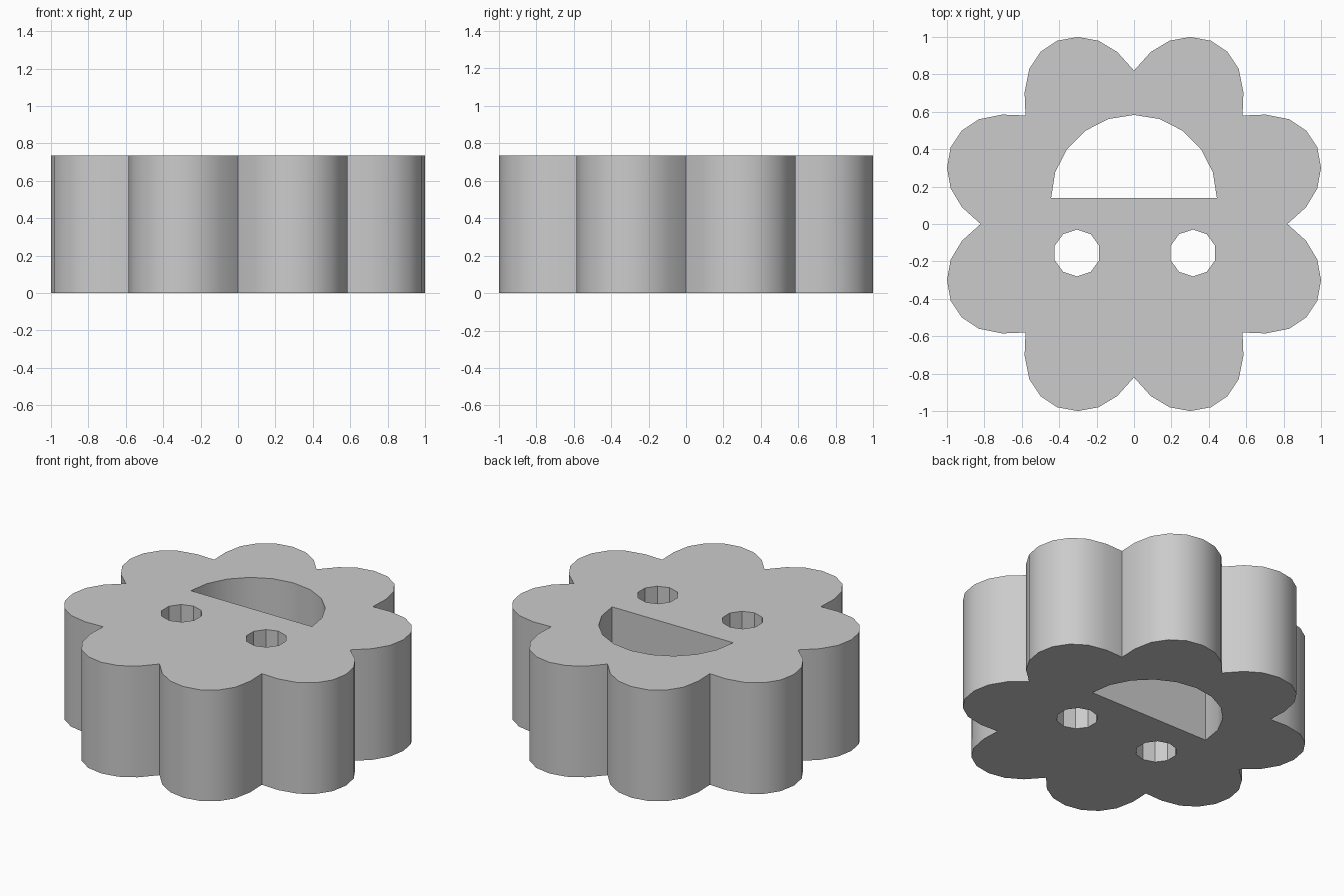
import bpy, bmesh
from math import sin, cos, pi

if "Cube" in bpy.data.objects:
    bpy.data.objects.remove(bpy.data.objects["Cube"])

HEIGHT = 0.735


def arc(cx, cy, r, start, step, count):
    return [(cx + r * cos(start + step * i), cy + r * sin(start + step * i))
            for i in range(count)]


def add_loop(bm, pts):
    verts = [bm.verts.new((x, y, 0)) for x, y in pts]
    for a, b in zip(verts, verts[1:] + verts[:1]):
        bm.edges.new((a, b))


# One petal, mirrored over the diagonal and turned by quarters
petal = [(0.585, 0.705), (0.56, 0.83), (0.50, 0.92), (0.41, 0.98),
         (0.30, 1.0), (0.19, 0.98), (0.09, 0.92), (0.0, 0.82)]
quarter = [(y, x) for x, y in reversed(petal[:-1])] + [(0.58, 0.58)] + petal
outline = []
for _ in range(4):
    outline += quarter
    quarter = [(-y, x) for x, y in quarter]

bm = bmesh.new()
add_loop(bm, outline)
# Half-round mouth opening
add_loop(bm, arc(0, 0.14, 0.443, 0, pi / 10, 11))
# Ten-sided eye holes
for x in (-0.305, 0.315):
    add_loop(bm, arc(x, -0.155, 0.125, pi / 2, pi / 5, 10))

# Fill around the holes and extrude to full thickness
bmesh.ops.triangle_fill(bm, edges=bm.edges[:], use_beauty=True)
res = bmesh.ops.extrude_face_region(bm, geom=bm.faces[:], use_keep_orig=True)
top = [g for g in res["geom"] if isinstance(g, bmesh.types.BMVert)]
bmesh.ops.translate(bm, verts=top, vec=(0, 0, HEIGHT))
bmesh.ops.recalc_face_normals(bm, faces=bm.faces[:])

mesh = bpy.data.meshes.new("flower_body")
bm.to_mesh(mesh)
bm.free()
body = bpy.data.objects.new("flower_body", mesh)
bpy.context.collection.objects.link(body)

# Smooth petals and mouth, crisp rims and eye facets
bpy.context.view_layer.objects.active = body
body.select_set(True)
bpy.ops.object.shade_smooth_by_angle(angle=pi / 6)
